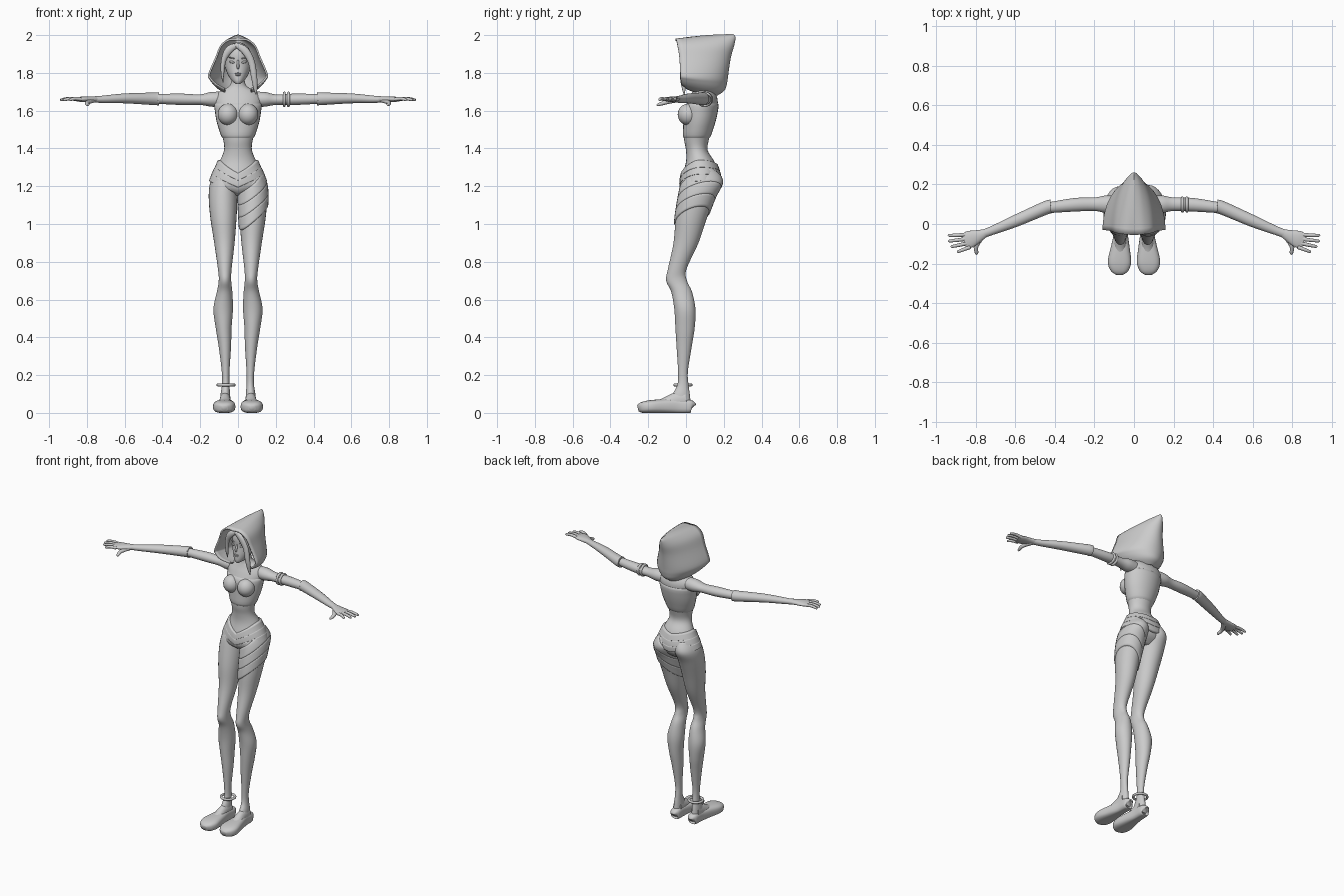
import bpy, bmesh
from math import sin, cos, pi, copysign
from mathutils import Vector

if "Cube" in bpy.data.objects:
    bpy.data.objects.remove(bpy.data.objects["Cube"], do_unlink=True)

clay = bpy.data.materials.new("light_grey")
clay.use_nodes = True
clay.diffuse_color = (0.6, 0.6, 0.6, 1)
clay.node_tree.nodes["Principled BSDF"].inputs["Base Color"].default_value = clay.diffuse_color

SIDES = 28
ANGLES = [2 * pi * i / SIDES for i in range(SIDES)]
SIDE_NAMES = {1: "left", -1: "right"}


def smooth_rows(rows, steps=5):
    """Catmull-Rom interpolation between rows of numbers."""
    out = []
    last = len(rows) - 1
    for i in range(last):
        a, b, c, d = rows[max(i - 1, 0)], rows[i], rows[i + 1], rows[min(i + 2, last)]
        for s in range(steps):
            t = s / steps
            out.append([q + t / 2 * (r - p + t * (2 * p - 5 * q + 4 * r - s3 + t * (3 * (q - r) + s3 - p)))
                        for p, q, r, s3 in zip(a, b, c, d)])
    out.append(list(rows[-1]))
    return out


def finish(obj, name):
    obj.name = name
    obj.data.name = name
    obj.data.materials.clear()
    obj.data.materials.append(clay)
    bpy.ops.object.select_all(action="DESELECT")
    obj.select_set(True)
    bpy.context.view_layer.objects.active = obj
    bpy.ops.object.shade_smooth_by_angle(angle=pi / 3)
    return obj


def skin(name, rings, closed=True, caps=True):
    """Join a stack of rings into one surface."""
    bm = bmesh.new()
    loops = [[bm.verts.new(p) for p in ring] for ring in rings]
    count = len(loops[0])
    for low, high in zip(loops, loops[1:]):
        for i in range(count if closed else count - 1):
            j = (i + 1) % count
            bm.faces.new((low[i], low[j], high[j], high[i]))
    if caps:
        bm.faces.new(loops[0])
        bm.faces.new(loops[-1])
    bmesh.ops.remove_doubles(bm, verts=bm.verts, dist=0.0002)
    bmesh.ops.recalc_face_normals(bm, faces=bm.faces)
    mesh = bpy.data.meshes.new(name)
    bm.to_mesh(mesh)
    bm.free()
    obj = bpy.data.objects.new(name, mesh)
    bpy.context.collection.objects.link(obj)
    return finish(obj, name)


def oval(row, a, grow=0.0):
    """Point of a level section given as (z, x0, x1, y0, y1)."""
    z, x0, x1, y0, y1 = row
    return Vector(((x0 + x1) / 2 + ((x1 - x0) / 2 + grow) * cos(a),
                   (y0 + y1) / 2 + ((y1 - y0) / 2 + grow) * sin(a), z))


def loft(name, rows):
    return skin(name, [[oval(r, a) for a in ANGLES] for r in rows])


def limb(name, rows, side=1, up=(0, 0, 1), square=1.0):
    """Sweep ovals along a path of (x, y, z, half_width, half_height)."""
    rows = smooth_rows(rows)
    centres = [Vector((r[0] * side, r[1], r[2])) for r in rows]
    rings = []
    for i, (c, r) in enumerate(zip(centres, rows)):
        along = (centres[min(i + 1, len(rows) - 1)] - centres[max(i - 1, 0)]).normalized()
        across = along.cross(Vector(up)).normalized()
        top = across.cross(along)
        ring = []
        for a in ANGLES:
            u, v = (copysign(abs(f(a)) ** square, f(a)) for f in (cos, sin))
            p = c + across * r[3] * u + top * r[4] * v
            ring.append((p.x, p.y, max(p.z, 0)))
        rings.append(ring)
    return skin(name, rings)


def wrap(name, rows, z0, z1, puff, tilt=lambda a: 0):
    """Puffed cloth band hugging a lofted body between two heights."""
    def section(z):
        for low, high in zip(rows, rows[1:]):
            if low[0] <= z <= high[0]:
                t = (z - low[0]) / (high[0] - low[0])
                return [z] + [p + (q - p) * t for p, q in zip(low[1:], high[1:])]
        return [z] + list((rows[0] if z < rows[0][0] else rows[-1])[1:])
    rings = []
    for j in range(11):
        t = (1 - cos(pi * j / 10)) / 2
        grow = puff * min(1, 2 * sin(pi * j / 10)) - 0.002
        rings.append([oval(section(z0 + (z1 - z0) * t + tilt(a)), a, grow) for a in ANGLES])
    return skin(name, rings, caps=False)


def blob(name, loc, radii, turn=0):
    bpy.ops.mesh.primitive_uv_sphere_add(segments=24, ring_count=16, location=loc, rotation=(0, turn, 0))
    obj = bpy.context.object
    obj.scale = radii
    return finish(obj, name)


def ring(name, loc, major, minor, turn=0):
    bpy.ops.mesh.primitive_torus_add(major_segments=32, minor_segments=10, location=loc,
                                     rotation=(0, turn, 0), major_radius=major, minor_radius=minor)
    return finish(bpy.context.object, name)


# Torso and neck: height, half width, front, back
torso = smooth_rows([(z, -w, w, f, b) for z, w, f, b in (
    (1.15, .09, .02, .12), (1.19, .145, -.02, .165), (1.25, .134, -.02, .175), (1.33, .098, 0, .15),
    (1.39, .074, 0, .115), (1.45, .079, -.01, .122), (1.54, .107, -.008, .15), (1.61, .118, -.005, .165),
    (1.66, .125, .015, .167), (1.70, .1, .035, .15), (1.735, .042, .045, .12), (1.80, .035, .045, .11))])
loft("torso", torso)
wrap("crop_top", torso, 1.453, 1.64, .008)
for side, label in SIDE_NAMES.items():
    blob(label + "_bust", (.053 * side, .012, 1.58), (.054, .056, .057))

# Legs: height, inner edge, outer edge, front, back
leg = smooth_rows([
    (.05, .04, .095, -.08, .025), (.1, .042, .092, -.07, .02), (.15, .045, .085, -.045, .013),
    (.22, .045, .086, -.042, .01), (.35, .037, .102, -.05, .03), (.45, .034, .118, -.056, .046),
    (.55, .027, .13, -.062, .05), (.64, .03, .112, -.078, .032), (.70, .036, .102, -.105, .005),
    (.76, .034, .106, -.096, .002), (.9, .018, .126, -.066, .066), (1.03, .008, .146, -.055, .11),
    (1.14, .003, .155, -.038, .152), (1.22, .002, .147, -.02, .19), (1.28, .012, .115, .01, .165)])
for side, label in SIDE_NAMES.items():
    loft(label + "_leg", [[r[0], r[1] * side, r[2] * side, r[3], r[4]] for r in leg])

    # Shoe with a round toe
    limb(label + "_shoe", [
        (.065, .036, .03, .012, .018), (.065, .025, .034, .031, .034), (.066, -.04, .036, .034, .038),
        (.069, -.11, .036, .046, .037), (.073, -.19, .033, .059, .034), (.073, -.235, .028, .045, .028),
        (.073, -.255, .024, .018, .016)], side, square=.7)
    limb(label + "_instep", [
        (.067, 0, .07, .028, .05), (.068, -.06, .06, .03, .045), (.07, -.12, .045, .034, .032),
        (.072, -.18, .035, .03, .025)], side)

    # Upper arm and flared forearm sleeve
    limb(label + "_upper_arm", [
        (.07, .1, 1.66, .04, .04), (.14, .1, 1.66, .044, .039), (.2, .1, 1.658, .034, .028),
        (.3, .097, 1.66, .034, .03), (.45, .08, 1.663, .026, .025)], side)
    limb(label + "_forearm", [
        (.42, .088, 1.663, .035, .035), (.45, .08, 1.663, .034, .033), (.6, .015, 1.665, .03, .026),
        (.72, -.034, 1.66, .022, .019), (.78, -.055, 1.66, .021, .015)], side)

    # Hand
    limb(label + "_palm", [
        (.75, -.045, 1.66, .02, .016), (.79, -.062, 1.66, .032, .016),
        (.83, -.077, 1.66, .043, .014), (.86, -.087, 1.66, .036, .009)], side)
    tips = ((.94, -.06), (.938, -.088), (.926, -.116), (.895, -.142))
    for i, (x, y) in enumerate(tips):
        bx, by = .853 - .008 * i, -.054 - .021 * i
        limb(f"{label}_finger_{i + 1}", [
            (bx, by, 1.66, .01, .01), ((bx + x) / 2, (by + y) / 2, 1.664, .009, .009),
            (x - .006, y + .002, 1.658, .007, .007), (x, y, 1.657, .002, .002)], side)
    limb(label + "_thumb", [
        (.765, -.055, 1.655, .016, .012), (.797, -.11, 1.643, .012, .011),
        (.796, -.145, 1.632, .009, .008), (.795, -.155, 1.63, .003, .003)], side)


# Folded hip sash with a point at the front, and the thigh wrap
def sash_dip(a):
    return (-.07 if sin(a) < 0 else -.02) * (1 - abs(cos(a)))


for i in range(3):
    low = 1.225 + .036 * i
    wrap(f"hip_sash_{i + 1}", torso, low, low + .042, .014, sash_dip)
    low = 1.03 + .065 * i
    wrap(f"thigh_wrap_{i + 1}", leg, low, low + .072, .009,
         lambda a: .058 * cos(a) + .025 * sin(a))

# Anklet and armbands
ring("anklet", (-.063, -.016, .148), .043, .008)
for i in range(2):
    ring(f"armband_{i + 1}", (.245 + .022 * i, .098, 1.66), .033, .008, pi / 2)

# Head: height, half width, front, back
loft("head", smooth_rows([(z, -w, w, f, b) for z, w, f, b in (
    (1.742, .012, -.014, .02), (1.76, .034, -.02, .08), (1.80, .058, -.018, .13),
    (1.85, .072, -.012, .16), (1.90, .07, -.012, .16), (1.94, .05, .005, .14), (1.962, .012, .05, .1))]))
limb("nose", [(0, -.008, 1.865, .005, .005), (0, -.022, 1.835, .007, .008),
              (0, -.02, 1.822, .005, .005)], up=(0, 1, 0))
blob("upper_lip", (0, -.017, 1.797), (.017, .007, .004))
blob("lower_lip", (0, -.017, 1.789), (.013, .008, .005))
for side, label in SIDE_NAMES.items():
    blob(label + "_eye", (.032 * side, -.007, 1.857), (.014, .005, .006), -.15 * side)
    blob(label + "_eyebrow", (.032 * side, -.008, 1.879), (.018, .004, .003), -.2 * side)

# Swept hair
limb("long_hair_lock", [
    (-.015, -.01, 1.95, .012, .01), (.035, -.02, 1.92, .02, .012), (.07, -.018, 1.86, .018, .014),
    (.085, -.018, 1.78, .016, .014), (.092, -.012, 1.72, .011, .01), (.096, -.01, 1.685, .002, .002)],
    up=(0, 1, 0))
limb("short_hair_lock", [
    (.005, -.005, 1.95, .01, .01), (-.045, -.014, 1.925, .02, .012), (-.075, -.006, 1.87, .014, .013),
    (-.082, 0, 1.80, .009, .01), (-.08, .005, 1.75, .002, .002)], up=(0, 1, 0))

# Open hood: height, half width, front, back, lift of the front edge
hood_rings = []
for z, w, front, back, lift in smooth_rows([
        (1.685, .07, .01, .165, .03), (1.71, .115, -.02, .2, .03), (1.745, .145, -.028, .212, .025),
        (1.785, .152, -.03, .218, .01), (1.88, .116, -.035, .232, 0), (1.945, .088, -.045, .25, 0),
        (1.985, .045, -.052, .257, -.01), (2.0, 0, -.055, .25, -.025)]):
    row = []
    for i in range(33):
        a = pi * (i / 32 - .5)
        depth = cos(a)
        row.append((w * sin(a), front + (back - front) * depth, z + lift * (1 - depth) ** 2))
    hood_rings.append(row)
hood = skin("hood", hood_rings, closed=False, caps=False)
shell = hood.modifiers.new("cloth_thickness", "SOLIDIFY")
shell.thickness = .01
shell.offset = 0
